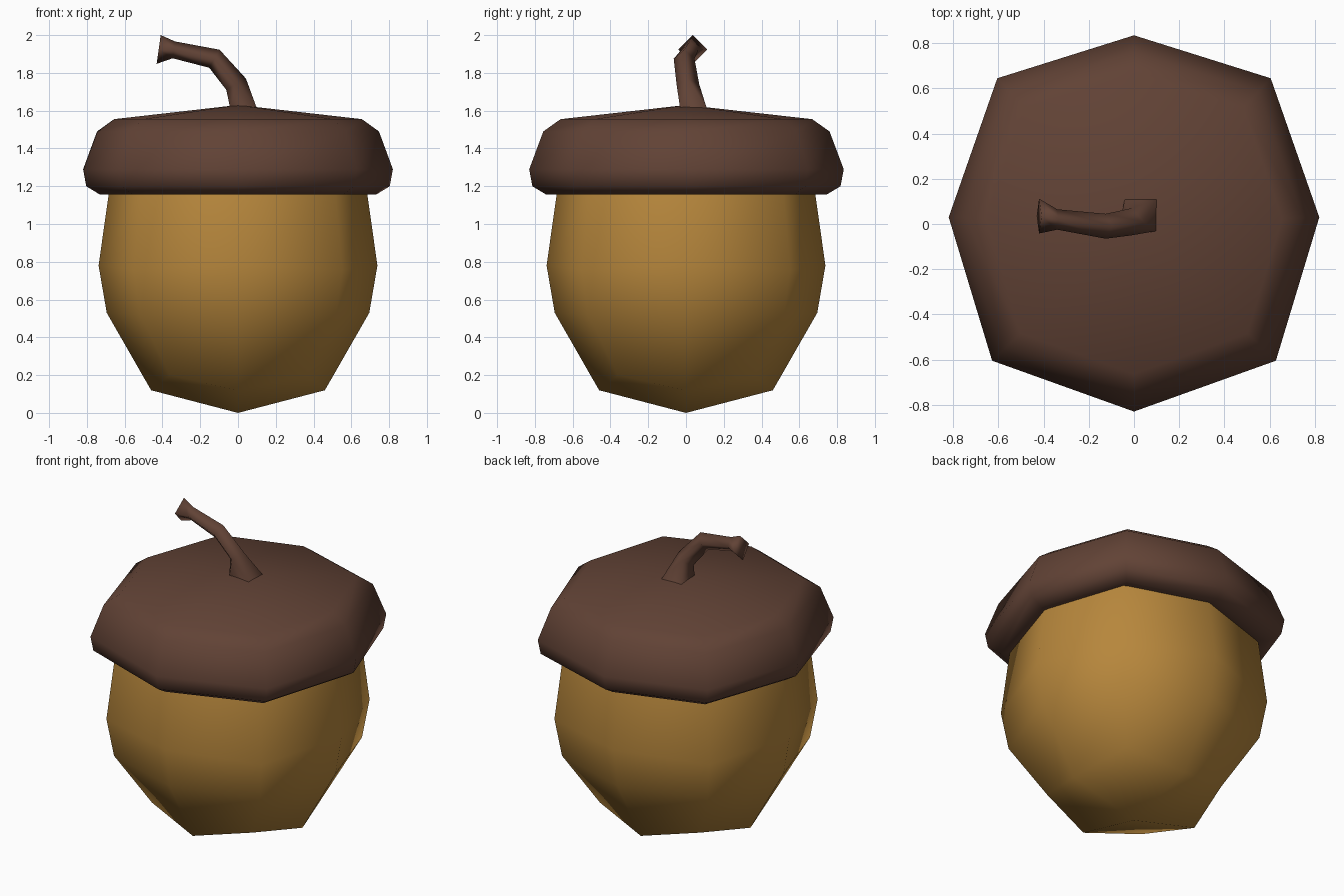
import bpy, bmesh, math
from mathutils import Vector

if "Cube" in bpy.data.objects:
    bpy.data.objects.remove(bpy.data.objects["Cube"])


def material(name, rgb):
    m = bpy.data.materials.new(name)
    m.diffuse_color = (*rgb, 1)
    m.use_nodes = True
    m.node_tree.nodes["Principled BSDF"].inputs["Base Color"].default_value = m.diffuse_color
    return m


def loft(name, rings, mat, start=None, end=None):
    """Skin a stack of equal-length rings, closing each end with a tip point if given."""
    bm = bmesh.new()
    loops = [[bm.verts.new(p) for p in r] for r in rings]
    n = len(loops[0])
    for a, b in zip(loops, loops[1:]):
        for i in range(n):
            j = (i + 1) % n
            bm.faces.new((a[i], a[j], b[j], b[i]))
    for tip, loop in ((start, loops[0]), (end, loops[-1])):
        if tip:
            v = bm.verts.new(tip)
            for i in range(n):
                bm.faces.new((v, loop[i], loop[(i + 1) % n]))
    bmesh.ops.recalc_face_normals(bm, faces=bm.faces)
    for f in bm.faces:
        f.smooth = True
    me = bpy.data.meshes.new(name)
    bm.to_mesh(me)
    bm.free()
    me.materials.append(mat)
    ob = bpy.data.objects.new(name, me)
    bpy.context.collection.objects.link(ob)
    return ob


nut_mat = material("golden_brown", (0.47, 0.24, 0.045))
cap_mat = material("dark_brown", (0.12, 0.055, 0.036))


# Nut: octagonal rings, radius and height differ between axis and diagonal corners
def nut_ring(r_axis, z_axis, r_diag, z_diag):
    pts = []
    for i in range(8):
        a = i * math.pi / 4
        r, z = (r_diag, z_diag) if i % 2 else (r_axis, z_axis)
        pts.append((r * math.cos(a), r * math.sin(a), z))
    return pts


nut_rings = [nut_ring(*p) for p in (
    (0.46, 0.12, 0.51, 0.20), (0.695, 0.53, 0.735, 0.52),
    (0.738, 0.78, 0.78, 0.76), (0.685, 1.155, 0.73, 1.155), (0.66, 1.25, 0.70, 1.25))]
loft("nut", nut_rings, nut_mat, start=(0, 0, 0))

# Cap: slightly uneven octagon outline scaled along a profile
outline = [(0.82, 0.03), (0.605, 0.645), (0, 0.835), (-0.605, 0.645),
           (-0.82, 0.03), (-0.628, -0.605), (0, -0.83), (0.628, -0.605)]
cap_profile = [(0.80, 1.17), (0.89, 1.155), (0.98, 1.20), (1.0, 1.29), (0.91, 1.49), (0.80, 1.555)]
cap_rings = [[(x * s, y * s, z) for x, y in outline] for s, z in cap_profile]
loft("cap", cap_rings, cap_mat, end=(0, 0, 1.63))

# Stem: four-sided bent stalk, square at the base and flared at the tip
path = [((0.03, 0.04, 1.61), 0.10, 0, 45), ((-0.01, 0.01, 1.74), 0.06, 30, 0),
        ((-0.125, -0.01, 1.875), 0.055, 60, 0), ((-0.34, 0.02, 1.922), 0.045, 82, 0),
        ((-0.42, 0.035, 1.924), 0.077, 82, 0)]
stem_rings = []
for c, r, lean, twist in path:
    t = math.radians(lean)
    u, v = Vector((math.cos(t), 0, math.sin(t))), Vector((0, 1, 0))
    stem_rings.append([Vector(c) + r * (u * math.cos(a) + v * math.sin(a))
                       for a in (math.radians(twist + 90 * k) for k in range(4))])
loft("stem", stem_rings, cap_mat, end=(-0.42, 0.035, 1.924))
